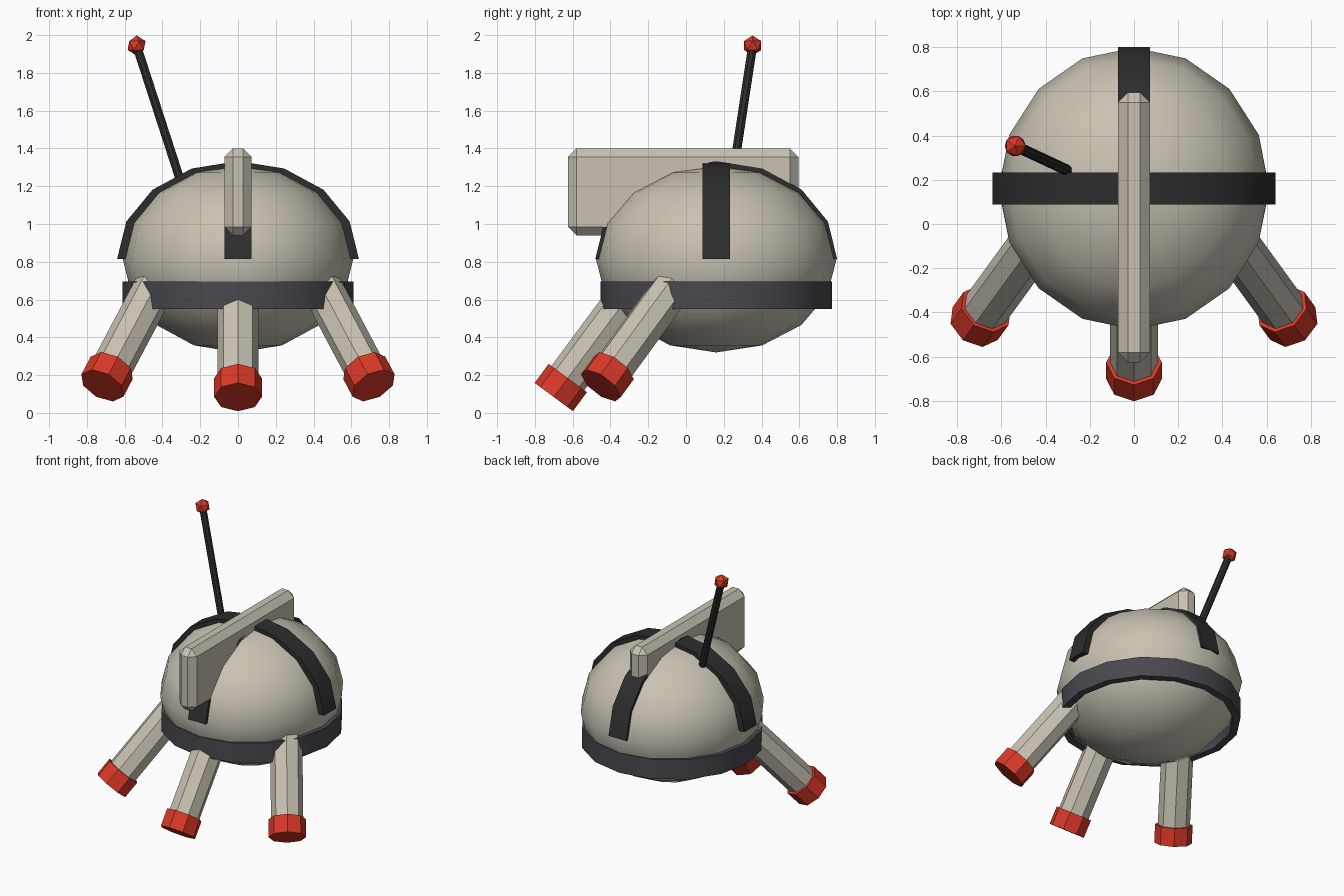
import bpy, bmesh, math
from mathutils import Vector, Matrix

if "Cube" in bpy.data.objects:
    bpy.data.objects.remove(bpy.data.objects["Cube"])


def material(name, rgb):
    m = bpy.data.materials.new(name)
    m.diffuse_color = (*rgb, 1)
    m.use_nodes = True
    m.node_tree.nodes["Principled BSDF"].inputs["Base Color"].default_value = m.diffuse_color
    return m


SHELL = material("warm_grey", (0.58, 0.54, 0.45))
BLACK = material("black", (0.026, 0.026, 0.027))
CHARCOAL = material("charcoal", (0.068, 0.065, 0.078))
RED = material("red", (0.70, 0.04, 0.02))

BODY = Vector((0, 0.16, 0.815))


def finish(name, bm, mat, smooth=None):
    bmesh.ops.recalc_face_normals(bm, faces=bm.faces)
    me = bpy.data.meshes.new(name)
    bm.to_mesh(me)
    bm.free()
    me.materials.append(mat)
    ob = bpy.data.objects.new(name, me)
    bpy.context.collection.objects.link(ob)
    if smooth:
        bpy.ops.object.select_all(action='DESELECT')
        ob.select_set(True)
        bpy.context.view_layer.objects.active = ob
        bpy.ops.object.shade_smooth_by_angle(angle=math.radians(smooth))
    return ob


def sweep(name, sections, closed, mat):
    """Skin a row of four-cornered sections into a solid band."""
    bm = bmesh.new()
    rows = [[bm.verts.new(p) for p in s] for s in sections]
    pairs = list(zip(rows, rows[1:]))
    if closed:
        pairs.append((rows[-1], rows[0]))
    else:
        bm.faces.new(rows[0])
        bm.faces.new(rows[-1])
    for a, b in pairs:
        for i in range(4):
            j = (i + 1) % 4
            bm.faces.new((a[i], a[j], b[j], b[i]))
    return finish(name, bm, mat, 30)


def rod(name, start, axis_matrix, length, radius, sides, mat):
    """Prism running from start along the matrix's local -z."""
    bm = bmesh.new()
    bmesh.ops.create_cone(bm, cap_ends=True, segments=sides, radius1=radius,
                          radius2=radius, depth=length)
    bm.transform(Matrix.Translation(start) @ axis_matrix
                 @ Matrix.Translation((0, 0, -length / 2)))
    return finish(name, bm, mat)


# Body: slightly flattened sphere
bm = bmesh.new()
bmesh.ops.create_uvsphere(bm, u_segments=16, v_segments=8, radius=1)
bm.transform(Matrix.Translation(BODY) @ Matrix.Diagonal((0.61, 0.637, 0.495, 1)))
finish("body", bm, SHELL, 60)

# Belt around the lower body
sections = []
for k in range(16):
    a = k * math.tau / 16
    c, s = math.cos(a), math.sin(a)
    sections.append([(r * c, BODY.y + r * s, z) for r, z in
                     ((0.612, 0.55), (0.612, 0.695), (0.56, 0.695), (0.56, 0.55))])
sweep("belt", sections, True, CHARCOAL)

# Two crossing straps over the top
for name, turn in (("cross_strap", 0), ("long_strap", math.pi / 2)):
    place = Matrix.Translation(BODY) @ Matrix.Rotation(turn, 4, 'Z')
    sections = []
    for k in range(9):
        a = k * math.pi / 8
        c, s = math.cos(a), math.sin(a)
        sections.append([place @ Vector((rx * c, y, rz * s)) for rx, rz, y in
                         ((0.64, 0.518, -0.072), (0.64, 0.518, 0.072),
                          (0.585, 0.463, 0.072), (0.585, 0.463, -0.072))])
    sweep(name, sections, False, BLACK)

# Fin along the top with chamfered edges
bm = bmesh.new()
bmesh.ops.create_cube(bm, size=1)
bm.transform(Matrix.Translation((0, -0.015, 1.17))
             @ Matrix.Diagonal((0.144, 1.22, 0.46, 1)))
bmesh.ops.bevel(bm, geom=bm.edges[:], offset=0.045, segments=1, affect='EDGES')
finish("fin", bm, SHELL)

# Three splayed legs with red feet; each is set by its sole centre, turn and tilt
for side, sole, turn, tilt in (("front", (0, -0.70, 0.084), 0, 36.5),
                               ("left", (-0.718, -0.45, 0.145), -36, 42),
                               ("right", (0.718, -0.45, 0.145), 36, 42)):
    rot = (Matrix.Rotation(math.radians(turn), 4, 'Z')
           @ Matrix.Rotation(-math.radians(tilt), 4, 'X'))
    up = rot.to_3x3() @ Vector((0, 0, 1))
    sole = Vector(sole)
    rod(side + "_foot", sole + up * 0.125, rot, 0.125, 0.126, 8, RED)
    rod(side + "_leg", sole + up * 0.76, rot, 0.70, 0.108, 8, SHELL)

# Antenna with a faceted tip
base, tip = Vector((-0.292, 0.238, 1.19)), Vector((-0.537, 0.353, 1.945))
axis = tip - base
rod("antenna", tip, axis.to_track_quat('Z', 'Y').to_matrix().to_4x4(),
    axis.length, 0.025, 8, BLACK)
bm = bmesh.new()
bmesh.ops.create_icosphere(bm, subdivisions=1, radius=0.053)
bm.transform(Matrix.Translation(tip))
finish("antenna_tip", bm, RED)
